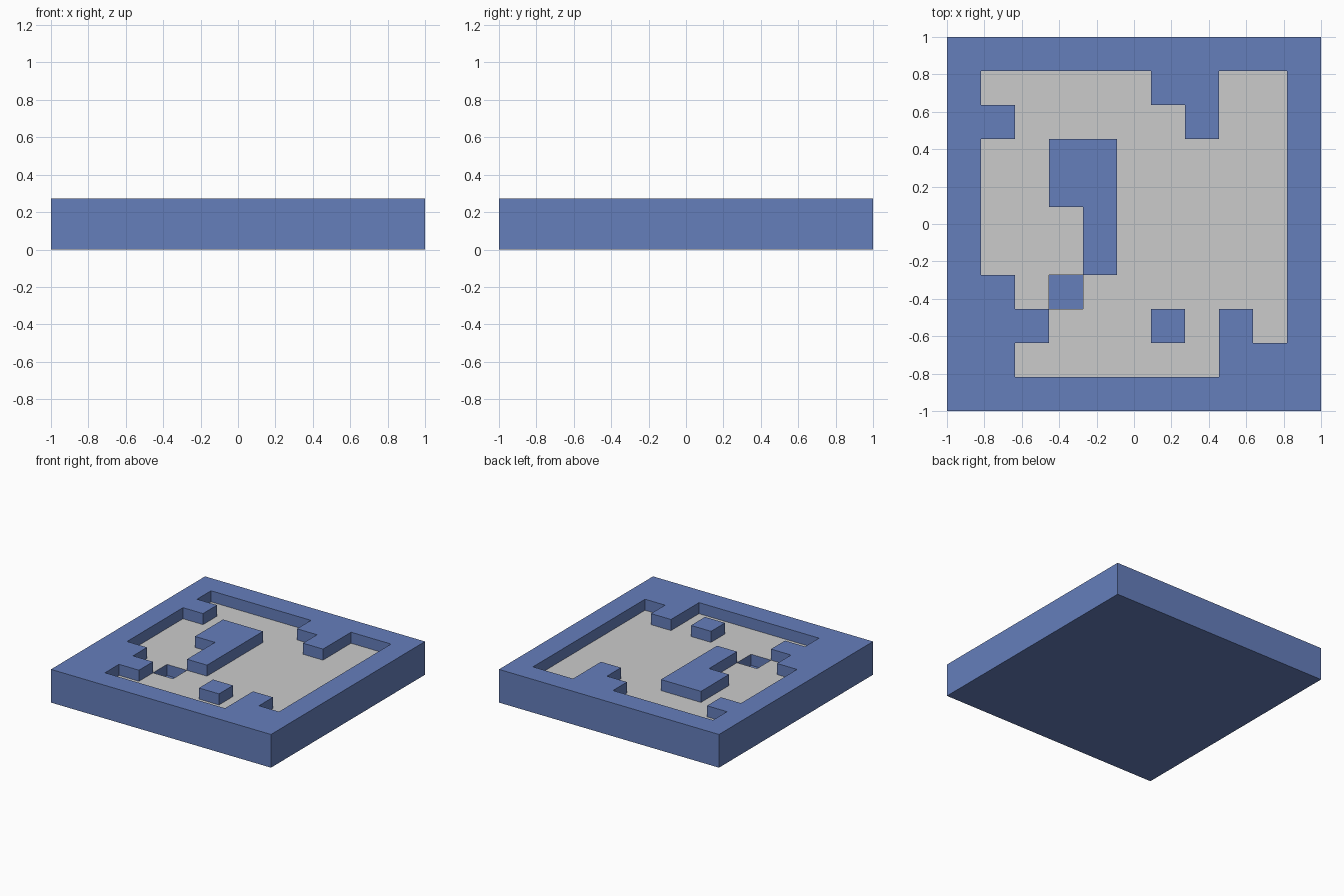
import bpy, bmesh

if "Cube" in bpy.data.objects:
    bpy.data.objects.remove(bpy.data.objects["Cube"])

# Tile map seen from above (top row = back): # wall, . floor, o pit
TILES = [
    "###########",
    "#.....##..#",
    "##.....#..#",
    "#..##.....#",
    "#..##.....#",
    "#...#.....#",
    "#...#.....#",
    "##.o......#",
    "###...#.#.#",
    "##......###",
    "###########",
]
N = len(TILES)
S = 2 / N                                        # tile size
LEVEL = {"#": 1.5 * S, ".": S, "o": 0.5 * S}     # top height of each tile


def tile(i, j):
    """Tile at column i, row j counted from the front; None outside the map."""
    return TILES[N - 1 - j][i] if 0 <= i < N and 0 <= j < N else None


def quad(bm, points):
    bm.faces.new([bm.verts.new(p) for p in points])


def finish(bm, name, material=None):
    bmesh.ops.remove_doubles(bm, verts=bm.verts, dist=1e-5)
    mesh = bpy.data.meshes.new(name)
    bm.to_mesh(mesh)
    bm.free()
    if material:
        mesh.materials.append(material)
    obj = bpy.data.objects.new(name, mesh)
    bpy.context.collection.objects.link(obj)


blue = bpy.data.materials.new("wall_blue")
blue.diffuse_color = (0.13, 0.21, 0.50, 1)
blue.use_nodes = True
blue.node_tree.nodes["Principled BSDF"].inputs["Base Color"].default_value = blue.diffuse_color

walls, floor = bmesh.new(), bmesh.new()
for j in range(N):
    for i in range(N):
        kind = tile(i, j)
        z = LEVEL[kind]
        x0, y0 = -1 + i * S, -1 + j * S
        x1, y1 = x0 + S, y0 + S
        ring = [(x0, y0), (x1, y0), (x1, y1), (x0, y1)]
        # Tile top: grey for floor tiles, blue for walls and pit
        quad(floor if kind == "." else walls, [(x, y, z) for x, y in ring])
        # Underside of the slab
        quad(walls, [(x, y, 0) for x, y in reversed(ring)])
        # Vertical sides wherever the neighbour is lower
        for k, (di, dj) in enumerate([(0, -1), (1, 0), (0, 1), (-1, 0)]):
            low = LEVEL.get(tile(i + di, j + dj), 0)
            if low < z:
                a, b = ring[k], ring[(k + 1) % 4]
                quad(walls, [(*a, low), (*b, low), (*b, z), (*a, z)])

finish(walls, "maze_walls_and_base", blue)
finish(floor, "maze_floor")
